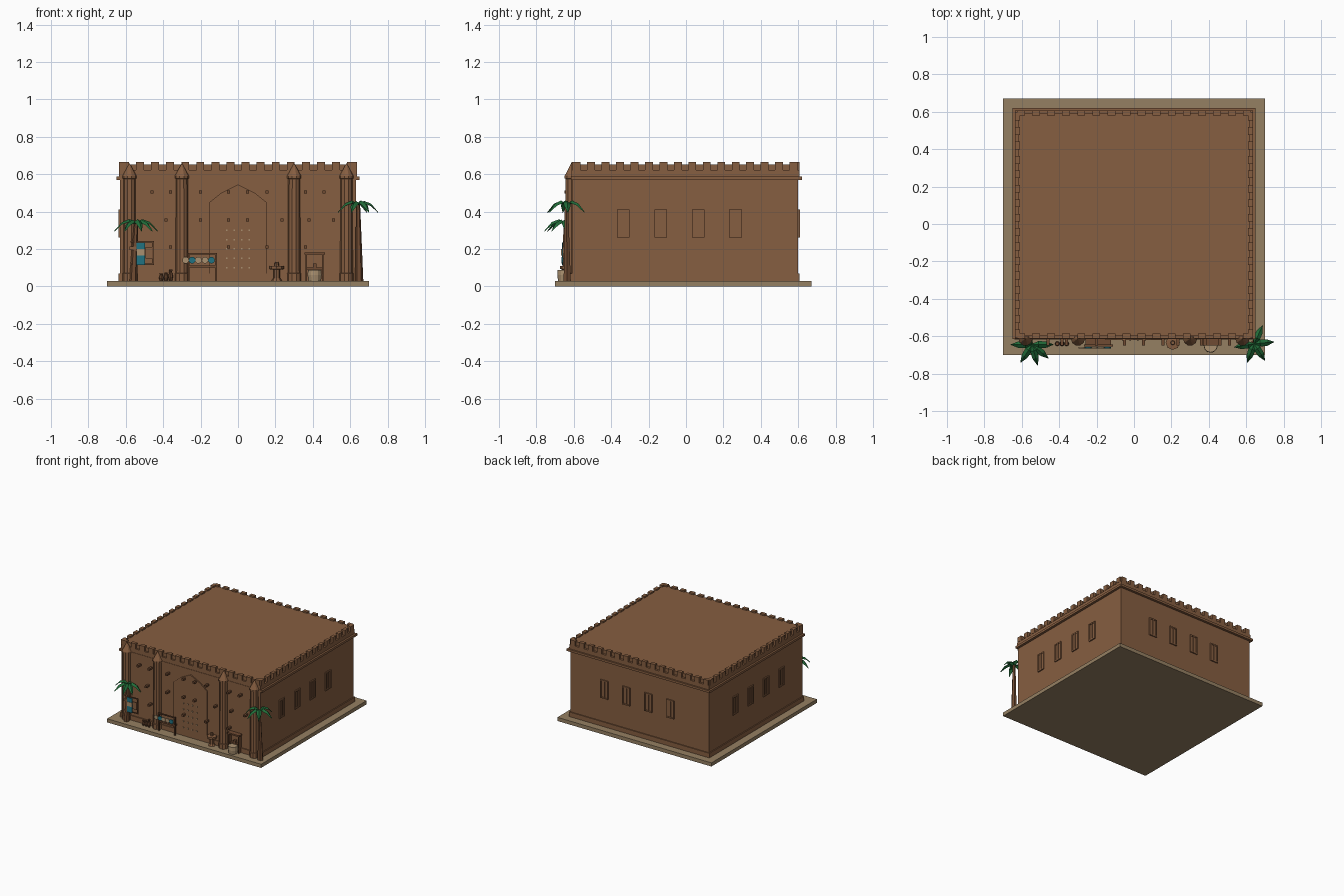
import bpy, bmesh, math
from mathutils import Vector

cube = bpy.data.objects.get("Cube")
if cube:
    bpy.data.objects.remove(cube)


def material(name, rgb):
    m = bpy.data.materials.new(name)
    m.use_nodes = True
    m.diffuse_color = (*rgb, 1)
    m.node_tree.nodes["Principled BSDF"].inputs["Base Color"].default_value = (*rgb, 1)
    return m


CLAY = material("clay brown", (0.24, 0.112, 0.052))
SAND = material("sand stone", (0.3, 0.214, 0.122))
WOOD = material("dark wood", (0.16, 0.07, 0.032))
TEAL = material("teal", (0.015, 0.17, 0.22))
CREAM = material("cream", (0.4, 0.28, 0.16))
LEAF = material("palm green", (0.015, 0.15, 0.04))


def finish(name, bm, mat):
    bmesh.ops.recalc_face_normals(bm, faces=bm.faces)
    me = bpy.data.meshes.new(name)
    bm.to_mesh(me)
    bm.free()
    me.materials.append(mat)
    ob = bpy.data.objects.new(name, me)
    bpy.context.scene.collection.objects.link(ob)
    return ob


def add_box(bm, x0, x1, y0, y1, z0, z1):
    vs = bmesh.ops.create_cube(bm, size=1)["verts"]
    for v in vs:
        v.co = ((x0 + x1) / 2 + v.co.x * (x1 - x0),
                (y0 + y1) / 2 + v.co.y * (y1 - y0),
                (z0 + z1) / 2 + v.co.z * (z1 - z0))


def boxes(name, items, mat):
    bm = bmesh.new()
    for item in items:
        add_box(bm, *item)
    return finish(name, bm, mat)


def add_tube(bm, rings, sides):
    """Loft circles given as (centre, radius); a zero radius closes to a tip."""
    loops = []
    for c, r in rings:
        loops.append([bm.verts.new(Vector(c) + Vector((
            r * math.cos(2 * math.pi * i / sides), r * math.sin(2 * math.pi * i / sides), 0)))
            for i in range(sides)])
    for a, b in zip(loops, loops[1:]):
        for i in range(sides):
            j = (i + 1) % sides
            bm.faces.new((a[i], a[j], b[j], b[i]))
    bm.faces.new(loops[0])
    bm.faces.new(loops[-1])
    bmesh.ops.remove_doubles(bm, verts=loops[0] + loops[-1], dist=1e-5)


def tubes(name, list_of_rings, mat, sides=8):
    bm = bmesh.new()
    for rings in list_of_rings:
        add_tube(bm, rings, sides)
    return finish(name, bm, mat)


def turned(x, y, profile):
    return [((x, y, z), r) for z, r in profile]


# Ground slab and building shell
W, F, B, G = 0.63, -0.61, 0.6, 0.03
boxes("ground_slab", [(-0.7, 0.7, -0.7, 0.67, 0, G)], SAND)
boxes("walls", [(-W, W, F, B, G, 0.58)], CLAY)
boxes("skirting", [(-W - 0.008, W + 0.008, F - 0.008, B + 0.008, G, 0.068)], CLAY)
boxes("cornice", [(-W - 0.02, W + 0.02, F - 0.005, B + 0.02, 0.57, 0.588)], CLAY)
boxes("parapet", [(-W - 0.005, W + 0.005, F - 0.002, B + 0.008, 0.588, 0.622)], CLAY)
boxes("roof", [(-W + 0.012, W - 0.012, F + 0.012, B - 0.008, 0.62, 0.652)], CLAY)

# Merlons round the roof edge
merlons = []
N = 16
for i in range(N):
    cx = -W + 0.025 + i * (2 * W - 0.05) / (N - 1)
    cy = F + 0.025 + i * (B - F - 0.05) / (N - 1)
    for y in (F + 0.011, B - 0.006):
        merlons.append((cx - 0.021, cx + 0.021, y - 0.014, y + 0.014, 0.622, 0.664))
    for x in (-W + 0.007, W - 0.007):
        merlons.append((x - 0.014, x + 0.014, cy - 0.021, cy + 0.021, 0.622, 0.664))
boxes("merlons", merlons, CLAY)

# Windows on the sides and back: frame with a central bar and two shutters
frames, panes = [], []


def window(place):
    for a, b, c, d in ((-0.034, -0.024, 0.26, 0.41), (0.024, 0.034, 0.26, 0.41),
                       (-0.024, 0.024, 0.26, 0.27), (-0.024, 0.024, 0.4, 0.41),
                       (-0.004, 0.004, 0.27, 0.4)):
        frames.append(place(a, b, 0.009) + (c, d))
    panes.append(place(-0.024, 0.024, 0.003) + (0.27, 0.4))


for k in range(4):
    off = -0.3 + 0.2 * k
    window(lambda a, b, t: (off + 0.02 + a, off + 0.02 + b, B, B + t))
    window(lambda a, b, t: (W, W + t, off - 0.035 + a, off - 0.035 + b))
    window(lambda a, b, t: (-W - t, -W, off - 0.035 + a, off - 0.035 + b))
boxes("window_frames", frames, CLAY)
boxes("window_panes", panes, CLAY)

# Front columns with pointed caps
tubes("front_columns", [turned(x, F - 0.003, [(G, 0.038), (0.07, 0.038), (0.072, 0.034), (0.575, 0.032),
      (0.577, 0.038), (0.59, 0.038), (0.66, 0)]) for x in (-0.58, -0.3, 0.3, 0.58)], CLAY, 10)

# Pointed gate panel with rows of studs
bm = bmesh.new()
gate = bm.faces.new([bm.verts.new((x, F - 0.009, z)) for x, z in (
    (-0.152, G), (0.152, G), (0.152, 0.45), (0.09, 0.5), (0, 0.545), (-0.09, 0.5), (-0.152, 0.45))])
ext = bmesh.ops.extrude_face_region(bm, geom=[gate])["geom"]
for v in ext:
    if isinstance(v, bmesh.types.BMVert):
        v.co.y = F + 0.005
finish("gate", bm, CLAY)
boxes("gate_studs", [(x - 0.004, x + 0.004, F - 0.015, F - 0.008, z - 0.004, z + 0.004)
      for x in (-0.06, -0.02, 0.02, 0.06) for z in (0.1, 0.15, 0.2, 0.25, 0.3)], CREAM)

# Beam ends sticking out of the front wall
rows = {0.505: (-0.46, -0.36, -0.2, -0.05, 0.05, 0.155, 0.36, 0.46),
        0.355: (-0.385, -0.2, -0.05, 0.05, 0.235, 0.38, 0.51),
        0.21: (-0.36, -0.05, 0.155, 0.36)}
boxes("beam_ends", [(x - 0.008, x + 0.008, F - 0.04, F + 0.01, z - 0.008, z + 0.008)
      for z, xs in rows.items() for x in xs], WOOD)

# Hanging cloth on a wooden rack
boxes("cloth_rack", [(-0.575, -0.45, -0.655, -0.648, 0.235, 0.243),
                     (-0.46, -0.453, -0.655, -0.648, 0.12, 0.235),
                     (-0.575, -0.45, -0.655, -0.648, 0.115, 0.122)], WOOD)
boxes("teal_cloth", [(-0.542, -0.498, -0.664, -0.657, 0.115, 0.235)], TEAL)
boxes("cloth_bands", [(-0.542, -0.498, -0.667, -0.66, 0.165, 0.2)], CREAM)
boxes("side_cloths", [(-0.58, -0.545, -0.66, -0.654, 0.195, 0.212),
                      (-0.495, -0.46, -0.66, -0.654, 0.15, 0.21)], CLAY)

# Stall showing round plates
boxes("stall", [(-0.268, -0.258, -0.655, -0.645, G, 0.178), (-0.122, -0.112, -0.655, -0.645, G, 0.178),
                (-0.268, -0.112, -0.655, -0.645, 0.17, 0.178), (-0.258, -0.122, -0.65, F, 0.1, 0.112)], WOOD)
for mat, name, xs in ((TEAL, "teal_plates", (-0.245, -0.142)),
                      (CREAM, "cream_plates", (-0.28, -0.212, -0.176))):
    bm = bmesh.new()
    for x in xs:
        vs = bmesh.ops.create_cone(bm, cap_ends=True, segments=12, radius1=0.018, radius2=0.018, depth=0.008)["verts"]
        for v in vs:
            v.co = (x + v.co.x, -0.662 + v.co.z, 0.14 + v.co.y)
    finish(name, bm, mat)

# Pots, pedestal, shelter and basket
tubes("pots", [turned(x, -0.64, [(G, 0.008), (G + h * 0.4, 0.013), (G + h * 0.8, 0.007), (G + h, 0.01)])
      for x, h in ((-0.41, 0.04), (-0.385, 0.045), (-0.36, 0.06))], WOOD)
tubes("pedestal", [turned(0.207, -0.635, [(G, 0.028), (0.045, 0.018), (0.09, 0.018), (0.092, 0.038),
      (0.108, 0.038), (0.11, 0.012), (0.13, 0.01)])], CLAY)
boxes("shelter", [(0.362, 0.37, -0.645, F, G, 0.17), (0.45, 0.458, -0.645, F, G, 0.17),
                  (0.355, 0.465, -0.65, F, 0.17, 0.182), (0.37, 0.45, -0.63, F, 0.09, 0.1),
                  (0.4, 0.42, -0.635, F, 0.1, 0.122)], WOOD)
tubes("basket", [turned(0.41, -0.65, [(G, 0.034), (0.06, 0.038), (0.088, 0.036)])], CREAM, 12)


# Palms: leaning trunk and arching folded leaves
def palm(name, foot, top, angles, reach):
    foot, top = Vector(foot), Vector(top)
    tubes(name + "_trunk", [[(foot.lerp(top, t), 0.022 - 0.011 * t) for t in (0, 0.33, 0.66, 1)]], WOOD, 6)
    bm = bmesh.new()
    for n, deg in enumerate(angles):
        a = math.radians(deg)
        out, side = Vector((math.cos(a), math.sin(a), 0)), Vector((-math.sin(a), math.cos(a), 0))
        rim = None
        for t, w, h in ((0, 0.004, 0), (0.3, 0.019, 0.02), (0.65, 0.017, 0.005), (1, 0.001, -0.04)):
            c = top + out * reach * t + Vector((0, 0, h - 0.002 * (n % 2)))
            drop = Vector((0, 0, -0.5 * w))
            pts = [c + side * w + drop, c + Vector((0, 0, 0.004)), c - side * w + drop,
                   c - Vector((0, 0, 0.002))]
            new = [bm.verts.new(p) for p in pts]
            if rim:
                for i in range(4):
                    j = (i + 1) % 4
                    bm.faces.new((rim[i], rim[j], new[j], new[i]))
            rim = new
    finish(name + "_leaves", bm, LEAF)


palm("left_palm", (0.648, -0.635, G), (0.642, -0.64, 0.435), (65, 5, 303, 250, 190), 0.108)
palm("right_palm", (-0.56, -0.645, G), (-0.545, -0.645, 0.335), (0, 320, 285, 237, 180, 120), 0.115)
